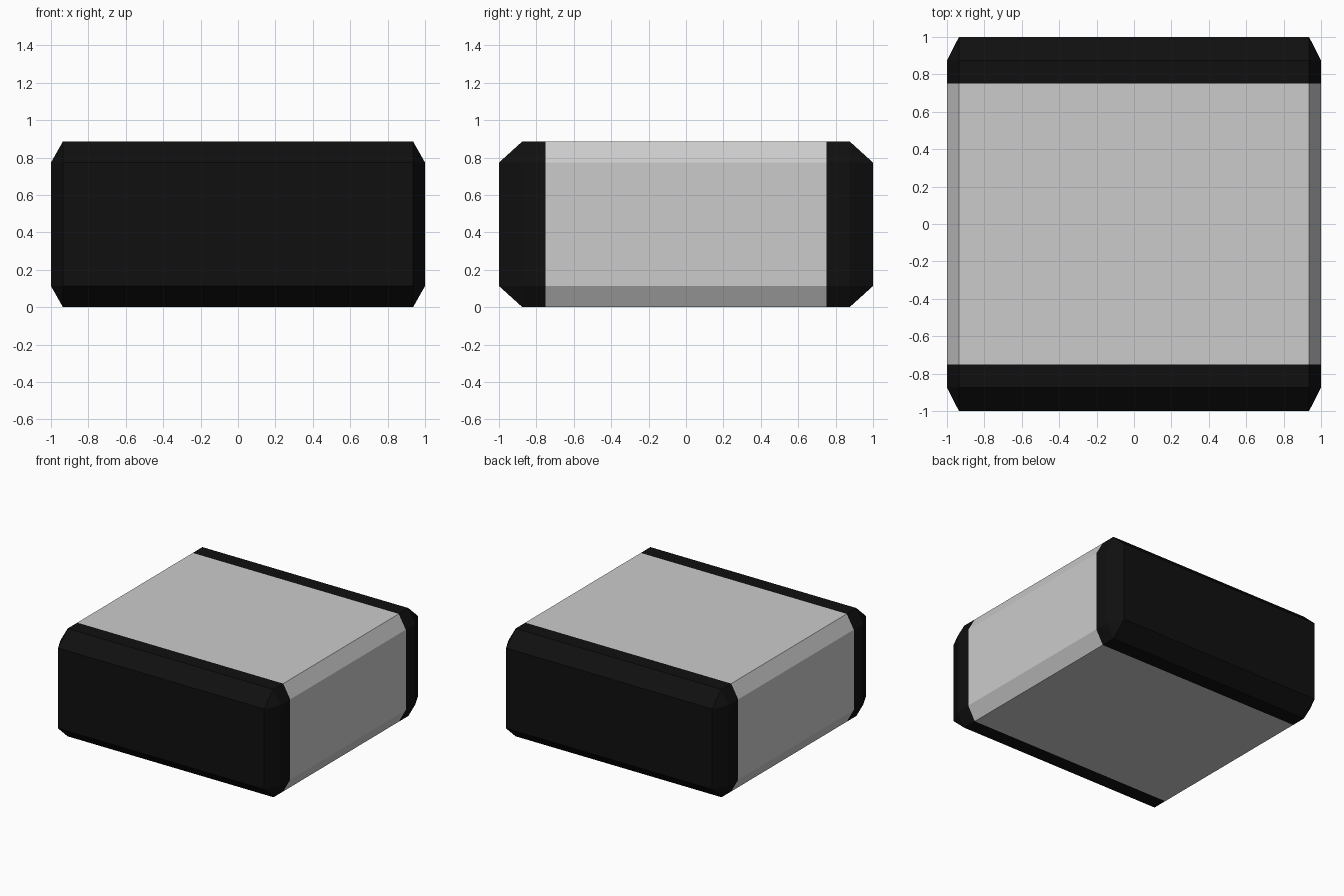
import bpy, bmesh
from mathutils import Vector

if "Cube" in bpy.data.objects:
    bpy.data.objects.remove(bpy.data.objects["Cube"])

HALF = Vector((1.0, 1.0, 0.443))      # half size of the block
INNER = Vector((0.936, 0.875, 0.33))  # half size where the chamfers begin
BAND = 0.75                           # |y| where the dark ends begin


def block_slice(name, y_min, y_max, material=None):
    """Chamfered block, trimmed to the range y_min..y_max."""
    bm = bmesh.new()
    bmesh.ops.create_cube(bm, size=2)
    bmesh.ops.bevel(bm, geom=bm.edges[:], offset=0.1, segments=1,
                    affect='EDGES', profile=0.5)
    # stretch the even bevel to a different chamfer on each axis
    for v in bm.verts:
        for i in range(3):
            size = HALF[i] if abs(v.co[i]) > 0.99 else INNER[i]
            v.co[i] = size if v.co[i] > 0 else -size
        v.co.z += HALF.z
    for y, normal in ((y_min, -1), (y_max, 1)):
        if abs(y) < HALF.y:
            bmesh.ops.bisect_plane(bm, geom=bm.verts[:] + bm.edges[:] + bm.faces[:],
                                   plane_co=(0, y, 0), plane_no=(0, normal, 0),
                                   clear_outer=True)
    mesh = bpy.data.meshes.new(name)
    bm.to_mesh(mesh)
    bm.free()
    if material:
        mesh.materials.append(material)
    obj = bpy.data.objects.new(name, mesh)
    bpy.context.collection.objects.link(obj)
    return obj


black = bpy.data.materials.new("black")
black.diffuse_color = (0.005, 0.005, 0.005, 1)
black.use_nodes = True
black.node_tree.nodes["Principled BSDF"].inputs["Base Color"].default_value = black.diffuse_color

# Grey middle and the two dark ends, all flush
block_slice("body", -BAND, BAND)
block_slice("front_end", -1, -BAND, black)
block_slice("back_end", BAND, 1, black)
